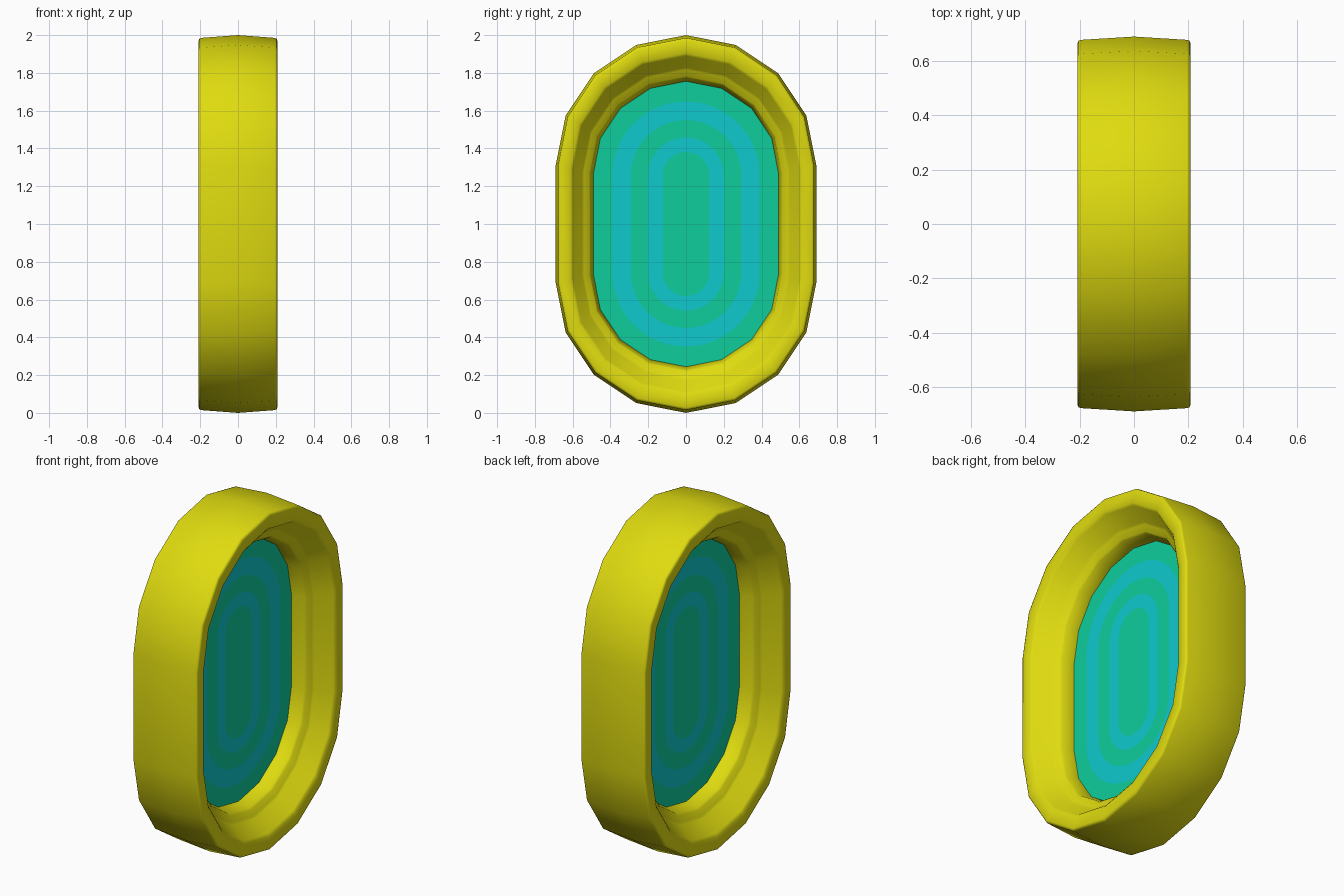
import bpy, bmesh, math

if "Cube" in bpy.data.objects:
    bpy.data.objects.remove(bpy.data.objects["Cube"])


def material(name, rgb):
    m = bpy.data.materials.new(name)
    m.diffuse_color = (*rgb, 1.0)
    m.use_nodes = True
    m.node_tree.nodes["Principled BSDF"].inputs["Base Color"].default_value = m.diffuse_color
    return m


yellow = material("yellow", (0.74, 0.71, 0.005))
green = material("sea_green", (0.0044, 0.61, 0.335))
cyan = material("cyan", (0.0044, 0.59, 0.61))


def stadium(r, c, seg=8):
    """Two half circles of radius r, centred c above and below z = 1, as (y, z)."""
    pts = []
    for half, off in ((0, c), (math.pi, -c)):
        for i in range(seg + 1):
            a = half + math.pi * i / seg
            pts.append((r * math.cos(a), 1 + off + r * math.sin(a)))
    return pts


def centre(r):
    return 0.265 + (r - 0.49) * 0.225


def refine(pts, k):
    """Split the cap edges of a coarse 8-sided-cap outline into k straight pieces."""
    out = []
    for cap in (pts[:9], pts[9:]):
        for a, b in zip(cap, cap[1:]):
            out += [(a[0] + (b[0] - a[0]) * j / k, a[1] + (b[1] - a[1]) * j / k) for j in range(k)]
        out.append(cap[-1])
    return out


def add_loop(bm, pts, x):
    return [bm.verts.new((x, y, z)) for y, z in pts]


def bridge(bm, a, b, mat=0):
    n = len(a)
    for i in range(n):
        j = (i + 1) % n
        bm.faces.new((a[i], a[j], b[j], b[i])).material_index = mat


def finish(bm, name, mats):
    bmesh.ops.recalc_face_normals(bm, faces=bm.faces)
    me = bpy.data.meshes.new(name)
    bm.to_mesh(me)
    bm.free()
    for m in mats:
        me.materials.append(m)
    ob = bpy.data.objects.new(name, me)
    bpy.context.collection.objects.link(ob)
    return ob


# Stepped oval frame: cross-section as (radius, x), mirrored across x = 0
half = [(0.69, 0.0), (0.678, 0.195), (0.675, 0.204), (0.667, 0.208), (0.612, 0.206),
        (0.60, 0.195), (0.55, 0.108), (0.54, 0.10), (0.512, 0.085), (0.505, 0.075), (0.49, 0.0)]
section = half + [(r, -x) for r, x in half[-2:0:-1]]
bm = bmesh.new()
loops = [add_loop(bm, stadium(r, centre(r)), x) for r, x in section]
for a, b in zip(loops, loops[1:] + loops[:1]):
    bridge(bm, a, b)
frame = finish(bm, "oval_frame", [yellow])
bpy.context.view_layer.objects.active = frame
frame.select_set(True)
bpy.ops.object.shade_smooth_by_angle(angle=math.radians(50))

# Thin pane with alternating bands, visible from both sides
K = 4
bm = bmesh.new()
rims = []
for x in (0.003, -0.003):
    outer = add_loop(bm, refine(stadium(0.492, 0.265), K), x)
    rims.append(outer)
    prev = outer
    for i, r in enumerate((0.39, 0.292, 0.2, 0.123)):
        cur = add_loop(bm, stadium(r, 0.258, 8 * K), x)
        bridge(bm, prev, cur, i % 2)
        prev = cur
    bm.faces.new(prev).material_index = 0
bridge(bm, rims[0], rims[1])
finish(bm, "banded_pane", [green, cyan])
